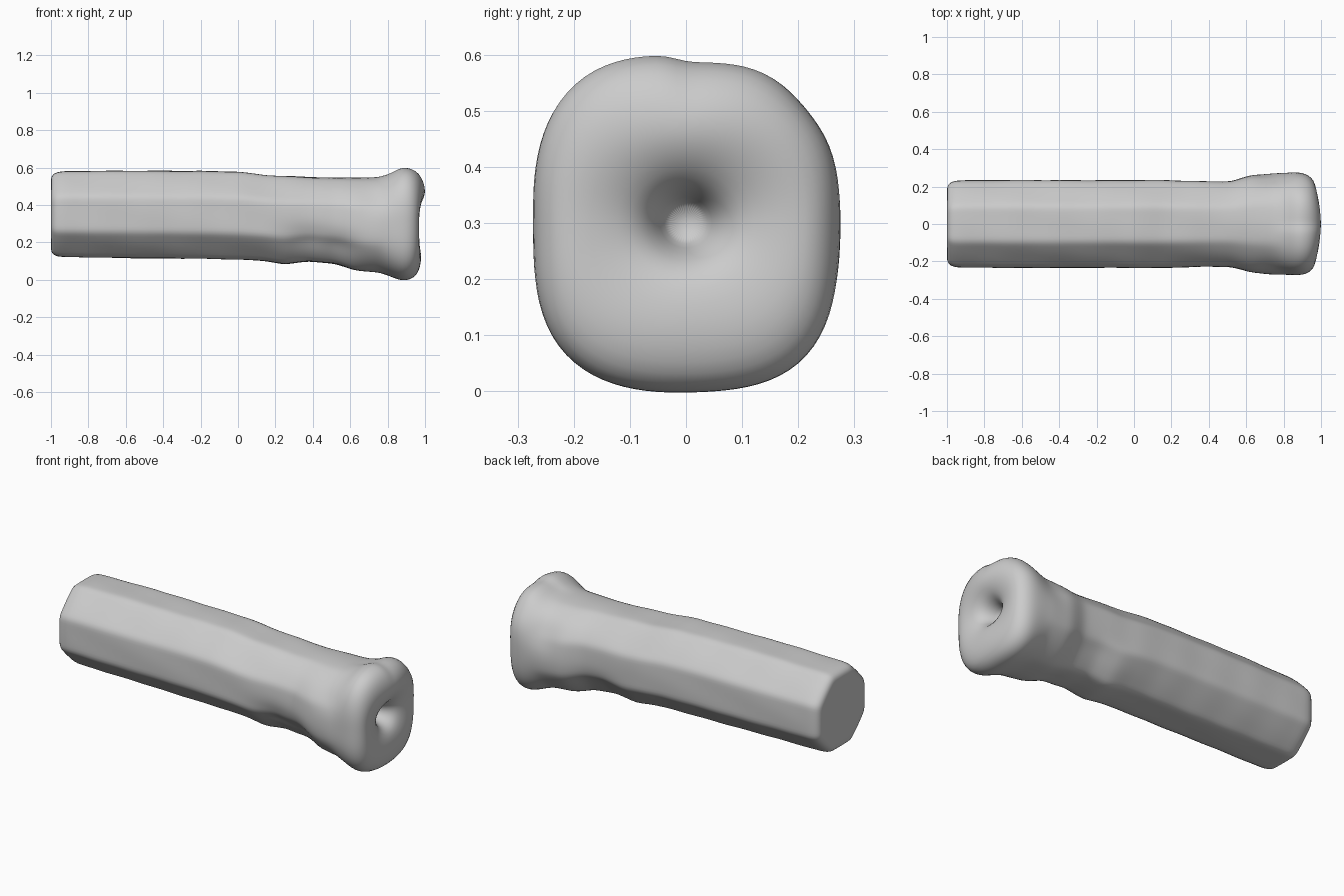
import bpy, bmesh, math

SIDES = 48

# Shaft sections: x, z bottom, z top, half width, squareness, octagon share
body = [
    (-0.998, 0.150, 0.550, 0.200, 2.3, 0.8), (-0.985, 0.130, 0.570, 0.222, 2.3, 0.8),
    (-0.95, 0.122, 0.580, 0.233, 2.3, 0.8), (-0.60, 0.117, 0.584, 0.235, 2.3, 0.8),
    (-0.20, 0.112, 0.582, 0.234, 2.3, 0.8), (0.00, 0.109, 0.578, 0.235, 2.3, 0.8),
    (0.15, 0.101, 0.560, 0.235, 2.3, 0.8), (0.25, 0.082, 0.556, 0.232, 2.3, 0.7),
    (0.38, 0.097, 0.550, 0.229, 2.3, 0.6), (0.52, 0.082, 0.546, 0.230, 2.3, 0.5),
    (0.62, 0.050, 0.546, 0.260, 2.3, 0.4), (0.75, 0.039, 0.551, 0.272, 2.4, 0.2),
    (0.81, 0.020, 0.567, 0.273, 2.6, 0.0), (0.86, 0.000, 0.597, 0.275, 2.8, 0.0),
    (0.90, -0.003, 0.604, 0.273, 2.9, 0.0),
]
# Knob end and socket: x at side, top and bottom, then as above
knob = [
    (0.935, 0.950, 0.945, 0.014, 0.588, 0.260, 2.9, 0),
    (0.962, 0.985, 0.968, 0.050, 0.548, 0.233, 2.7, 0),
    (0.970, 1.002, 0.980, 0.100, 0.490, 0.195, 2.5, 0),
    (0.964, 0.998, 0.978, 0.155, 0.442, 0.145, 2.2, 0),
    (0.950, 0.970, 0.965, 0.205, 0.395, 0.098, 2.0, 0),
    (0.925, 0.935, 0.935, 0.235, 0.365, 0.068, 2.0, 0),
    (0.880, 0.880, 0.880, 0.258, 0.344, 0.044, 2.0, 0),
    (0.840, 0.840, 0.840, 0.268, 0.335, 0.034, 2.0, 0),
]
# Hollows near the knob: x, side, z, depth, length, height
dents = [
    (0.38, -1, 0.21, 0.022, 0.13, 0.07), (0.56, -1, 0.17, 0.022, 0.09, 0.07),
    (0.42, 1, 0.19, 0.020, 0.14, 0.07), (0.74, 1, 0.42, 0.016, 0.08, 0.08),
    (0.74, -1, 0.44, 0.016, 0.08, 0.08), (0.90, 1, 0.54, 0.022, 0.10, 0.08),
]


def ring(bm, xs, xt, xb, z0, z1, hy, n, octa, rough):
    """One loop of the skin, between a superellipse and an octagon."""
    verts = []
    for i in range(SIDES):
        a = math.tau * i / SIDES
        c, s = math.cos(a), math.sin(a)
        r_round = (abs(c) ** n + abs(s) ** n) ** (-1 / n)
        turn = (a + math.pi / 8) % (math.pi / 4) - math.pi / 8
        r = r_round + (1 / math.cos(turn) - r_round) * octa
        y = hy * r * c
        z = (z0 + z1) / 2 + (z1 - z0) / 2 * r * s
        x = xs + ((xt if s > 0 else xb) - xs) * s * s
        if rough:
            push = 0.002 * math.sin(9 * x + 4 * a) * math.sin(17 * x - 3 * a)
            for dx, side, dz, depth, length, height in dents:
                if side * y > 0:
                    push -= depth * math.exp(-((x - dx) / length) ** 2
                                             - ((z - dz) / height) ** 2)
            y += c * push
            z += s * push
        verts.append(bm.verts.new((x, y, z)))
    return verts


bm = bmesh.new()
# Flat butt end
rings = [ring(bm, -1, -1, -1, 0.30, 0.40, 0.05, 2.3, 0.8, False),
         ring(bm, -1, -1, -1, 0.165, 0.535, 0.185, 2.3, 0.8, False)]
# Shaft, with extra loops between the sections
for a, b in zip(body, body[1:]):
    steps = max(1, math.ceil((b[0] - a[0]) / 0.05))
    for k in range(steps):
        x, *rest = [p + (q - p) * k / steps for p, q in zip(a, b)]
        rings.append(ring(bm, x, x, x, *rest, x > -0.95))
x, *rest = body[-1]
rings.append(ring(bm, x, x, x, *rest, True))
# Knob and socket
for k, row in enumerate(knob):
    rings.append(ring(bm, *row, k < 2))

for a, b in zip(rings, rings[1:]):
    for i in range(SIDES):
        j = (i + 1) % SIDES
        bm.faces.new((a[i], a[j], b[j], b[i]))
bm.faces.new(rings[0])
bm.faces.new(rings[-1])
bmesh.ops.recalc_face_normals(bm, faces=bm.faces)
for f in bm.faces:
    f.smooth = True

mesh = bpy.data.meshes.new("handle")
bm.to_mesh(mesh)
bm.free()
handle = bpy.data.objects.new("handle", mesh)
bpy.context.collection.objects.link(handle)
sub = handle.modifiers.new("smooth", 'SUBSURF')
sub.levels = sub.render_levels = 1
